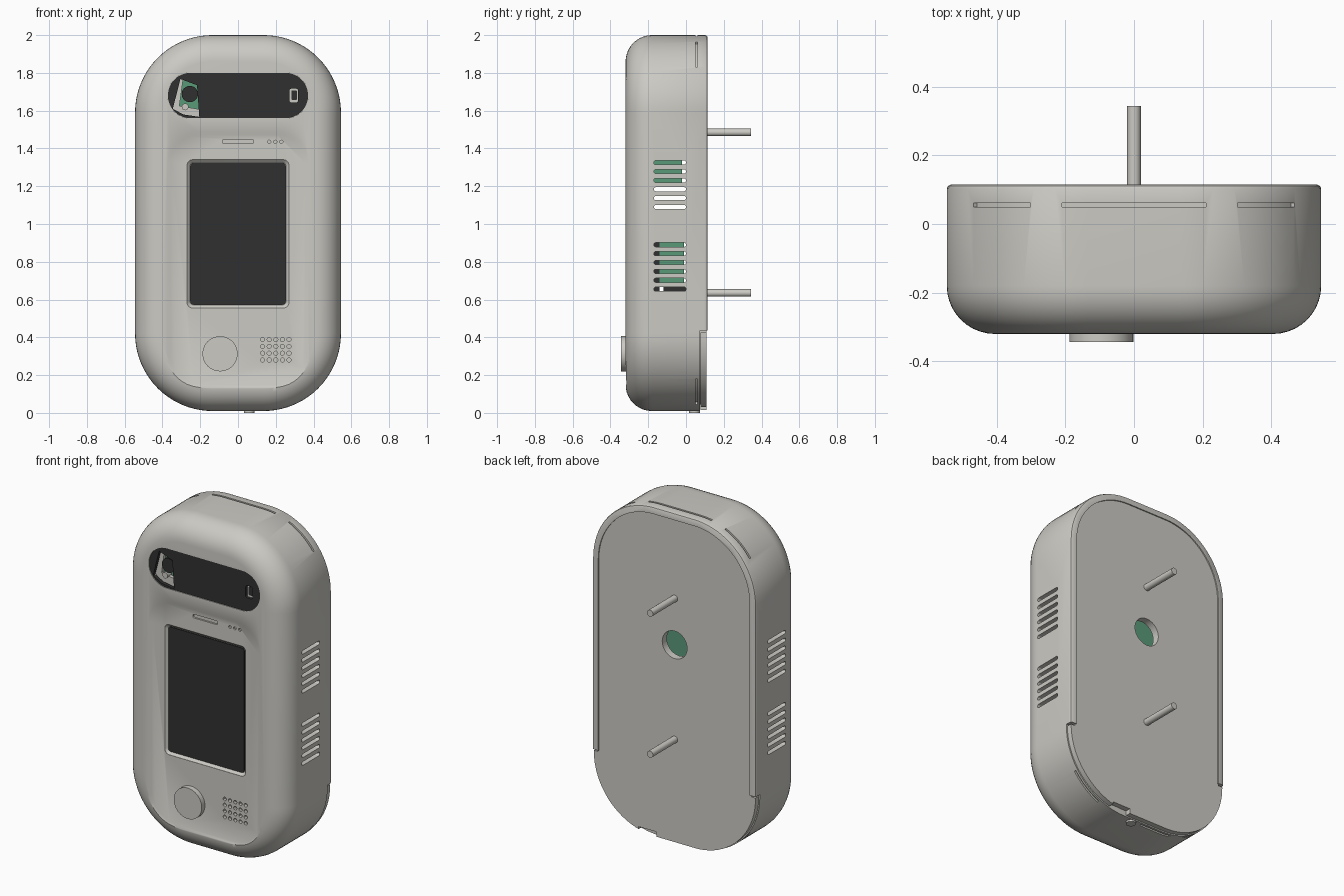
import bpy, bmesh
from math import sin, cos, pi, radians

if "Cube" in bpy.data.objects:
    bpy.data.objects.remove(bpy.data.objects["Cube"])


def material(name, r, g, b):
    m = bpy.data.materials.new(name)
    m.use_nodes = True
    m.diffuse_color = (r, g, b, 1)
    node = m.node_tree.nodes["Principled BSDF"]
    node.inputs["Base Color"].default_value = (r, g, b, 1)
    node.inputs["Roughness"].default_value = 0.6
    return m


GREY = material("warm light grey", 0.60, 0.59, 0.55)
DARK = material("glossy charcoal", 0.03, 0.03, 0.03)
GREEN = material("board green", 0.10, 0.32, 0.19)


# 2D outlines, given as (x, z)
def rounded(cx, cz, w, h, r, n=8):
    pts = []
    for q, (sx, sz) in enumerate(((1, 1), (-1, 1), (-1, -1), (1, -1))):
        for i in range(n + 1):
            a = (q + i / n) * pi / 2
            pts.append((cx + sx * (w / 2 - r) + r * cos(a), cz + sz * (h / 2 - r) + r * sin(a)))
    return pts


def circle(cx, cz, r, n=32):
    return [(cx + r * cos(2 * pi * i / n), cz + r * sin(2 * pi * i / n)) for i in range(n)]


def rect(x0, x1, z0, z1):
    return [(x0, z0), (x1, z0), (x1, z1), (x0, z1)]


def outline(inset):
    return rounded(0, 1.005, 1.09 - 2 * inset, 1.99 - 2 * inset, 0.41 - inset, 20)


def prism(pts, y0, y1):
    return [(pts, y0), (pts, y1)]


# One object from lofts; each loft is a list of (outline, depth)
def build(name, lofts, mat=GREY, axis="y"):
    bm = bmesh.new()
    for loft in lofts:
        rings = []
        for pts, d in loft:
            place = {"y": lambda u, v: (u, d, v), "x": lambda u, v: (d, u, v),
                     "z": lambda u, v: (u, v, d)}[axis]
            rings.append([bm.verts.new(place(u, v)) for u, v in pts])
        for a, b in zip(rings, rings[1:]):
            for i in range(len(a)):
                j = (i + 1) % len(a)
                bm.faces.new((a[i], a[j], b[j], b[i]))
        bm.faces.new(rings[0])
        bm.faces.new(rings[-1])
    bmesh.ops.recalc_face_normals(bm, faces=bm.faces)
    me = bpy.data.meshes.new(name)
    bm.to_mesh(me)
    bm.free()
    me.materials.append(mat)
    ob = bpy.data.objects.new(name, me)
    bpy.context.collection.objects.link(ob)
    return ob


def select(ob):
    bpy.ops.object.select_all(action="DESELECT")
    ob.select_set(True)
    bpy.context.view_layer.objects.active = ob


def combine(ob, lofts, axis="y", op="DIFFERENCE"):
    tool = build("cutter", lofts, GREY, axis)
    tool.hide_render = True
    mod = ob.modifiers.new("cut", "BOOLEAN")
    mod.operation, mod.solver, mod.object = op, "EXACT", tool
    select(ob)
    bpy.ops.object.modifier_apply(modifier=mod.name)
    bpy.data.objects.remove(tool)


def smooth(ob):
    select(ob)
    bpy.ops.object.shade_smooth_by_angle(angle=radians(30))


# Housing with a rounded front edge and a hollow inside
FILLET = 0.14
rings = []
for i in range(11):
    t = i / 10 * pi / 2
    rings.append((outline(FILLET * (1 - sin(t))), -0.32 + FILLET * (1 - cos(t))))
rings += [(outline(0), 0.103), (outline(0.004), 0.111), (outline(0.012), 0.115)]
housing = build("housing", [rings])
combine(housing, [[(outline(0.14), -0.28), (outline(0.04), -0.18), (outline(0.04), 0.2)]])

# Shallow front panel and bevelled screen recess
combine(housing, [[(rounded(0, 0.81, 0.746, 1.36, 0.165), -0.4),
                   (rounded(0, 0.81, 0.744, 1.358, 0.164), -0.32),
                   (rounded(0, 0.81, 0.71, 1.324, 0.147), -0.312)]])
combine(housing, [[(rounded(0, 0.948, 0.54, 0.785, 0.03), -0.4),
                   (rounded(0, 0.948, 0.54, 0.785, 0.03), -0.311),
                   (rounded(0, 0.948, 0.508, 0.753, 0.018), -0.296)]])

# Camera window opening, slit, indicator dots and sound holes
front_cuts = [prism(rounded(0, 1.68, 0.742, 0.24, 0.119, 12), -0.4, -0.2),
              prism(rounded(0, 1.436, 0.165, 0.022, 0.008), -0.4, -0.302)]
front_cuts += [prism(circle(x, 1.435, 0.009, 12), -0.4, -0.302) for x in (0.165, 0.197, 0.229)]
for col in range(5):
    for row in range(4):
        front_cuts.append(prism(circle(0.13 + 0.035 * col, 0.28 + 0.036 * row, 0.011, 12), -0.4, -0.292))
combine(housing, front_cuts)

# Vent slots through both sides
vents = []
for base in (0.655, 1.09):
    for i in range(6):
        vents.append(prism(rounded(-0.085, base + 0.047 * i, 0.17, 0.022, 0.0105, 4), -0.7, 0.7))
combine(housing, vents, axis="x")

# Seam slots around the rear edge
seams = [prism(rect(-0.21, 0.21, 1.984, 2.1), 0.049, 0.061),
         prism(rect(-0.21, 0.0, -0.1, 0.026), 0.049, 0.061)]
for sx in (-1, 1):
    for sz in (-1, 1):
        arc = [(r, radians(a)) for r, span in ((0.43, range(36, 67, 3)), (0.398, range(66, 35, -3)))
               for a in span]
        seams.append(prism([(sx * (0.135 + r * cos(a)), 1.005 + sz * (0.585 + r * sin(a)))
                            for r, a in arc], 0.049, 0.061))
combine(housing, seams)
# Stepped rear edge where the lower cover sits
combine(housing, [prism(rect(-0.7, 0.7, -0.2, 0.435), 0.075, 0.3)])
smooth(housing)

# Rear plate, widened at the bottom, with cable hole and notch
plate = build("back_plate", [prism(outline(0.034), 0.064, 0.108)])
low = [(x, min(z, 0.425)) for x, z in outline(0.006) if z < 0.5]
low = [(0.539, 0.425)] + [p for p in low if p[1] < 0.425] + [(-0.539, 0.425)]
low.sort(key=lambda p: p[0] if p[1] < 0.425 else p[0] * 2)
combine(plate, [prism(low, 0.077, 0.108)], op="UNION")
combine(plate, [prism(circle(0, 1.205, 0.083, 40), 0, 0.3),
                prism(rect(0.12, 0.24, -0.1, 0.045), 0.07, 0.3)])
smooth(plate)

# Mounting studs, button and bottom plug
for label, z in (("upper", 1.485), ("lower", 0.635)):
    smooth(build(label + "_mounting_stud", [prism(circle(0, z, 0.02, 24), 0.09, 0.343)]))
smooth(build("front_button", [prism(circle(-0.095, 0.313, 0.093, 48), -0.343, -0.3)]))
smooth(build("bottom_plug", [prism(circle(0.06, 0.045, 0.028, 24), 0, 0.05)], axis="z"))

# Screen glass
build("screen", [prism(rounded(0, 0.948, 0.506, 0.751, 0.018), -0.303, -0.294)], DARK)

# Dark camera window with a tapered opening and a small sensor slot
window = build("camera_window", [prism(rounded(0, 1.68, 0.741, 0.239, 0.1185, 12), -0.316, -0.296)], DARK)
combine(window, [prism([(-0.345, 1.61), (-0.29, 1.58), (-0.205, 1.567), (-0.217, 1.735), (-0.305, 1.768)],
                       -0.4, -0.2),
                 prism(rounded(0.295, 1.68, 0.046, 0.074, 0.012), -0.4, -0.2)])
build("sensor_frame", [prism(rounded(0.295, 1.68, 0.06, 0.09, 0.012), -0.30, -0.292)])
build("sensor", [prism(rounded(0.297, 1.682, 0.03, 0.052, 0.008), -0.304, -0.299)], DARK)

# Camera parts behind the opening
build("camera_board", [prism(rect(-0.36, -0.18, 1.6, 1.78), -0.26, -0.25)], GREEN)
build("camera_bracket", [prism([(-0.37, 1.57), (-0.19, 1.56), (-0.19, 1.605), (-0.31, 1.625),
                                (-0.29, 1.77), (-0.32, 1.77)], -0.285, -0.265)])
smooth(build("camera_lens", [prism(circle(-0.255, 1.688, 0.043, 32), -0.30, -0.25)], DARK))
smooth(build("light_sensor", [prism(circle(-0.28, 1.62, 0.018, 20), -0.295, -0.255)]))

# Circuit boards seen through the vents and the rear hole
build("main_board", [prism(rect(-0.3, 0.3, 0.95, 1.42), 0.02, 0.035)], GREEN)
build("upper_module", [prism(rect(-0.3, 0.3, 1.21, 1.4), -0.2, -0.02)], GREEN)
build("lower_module", [prism(rect(-0.3, 0.3, 0.675, 0.92), -0.14, -0.01)], GREEN)
build("screen_module", [prism(rect(-0.3, 0.3, 0.6, 0.93), -0.24, -0.14),
                        prism(rect(-0.3, 0.3, 0.6, 0.67), -0.12, 0.0)], DARK)
